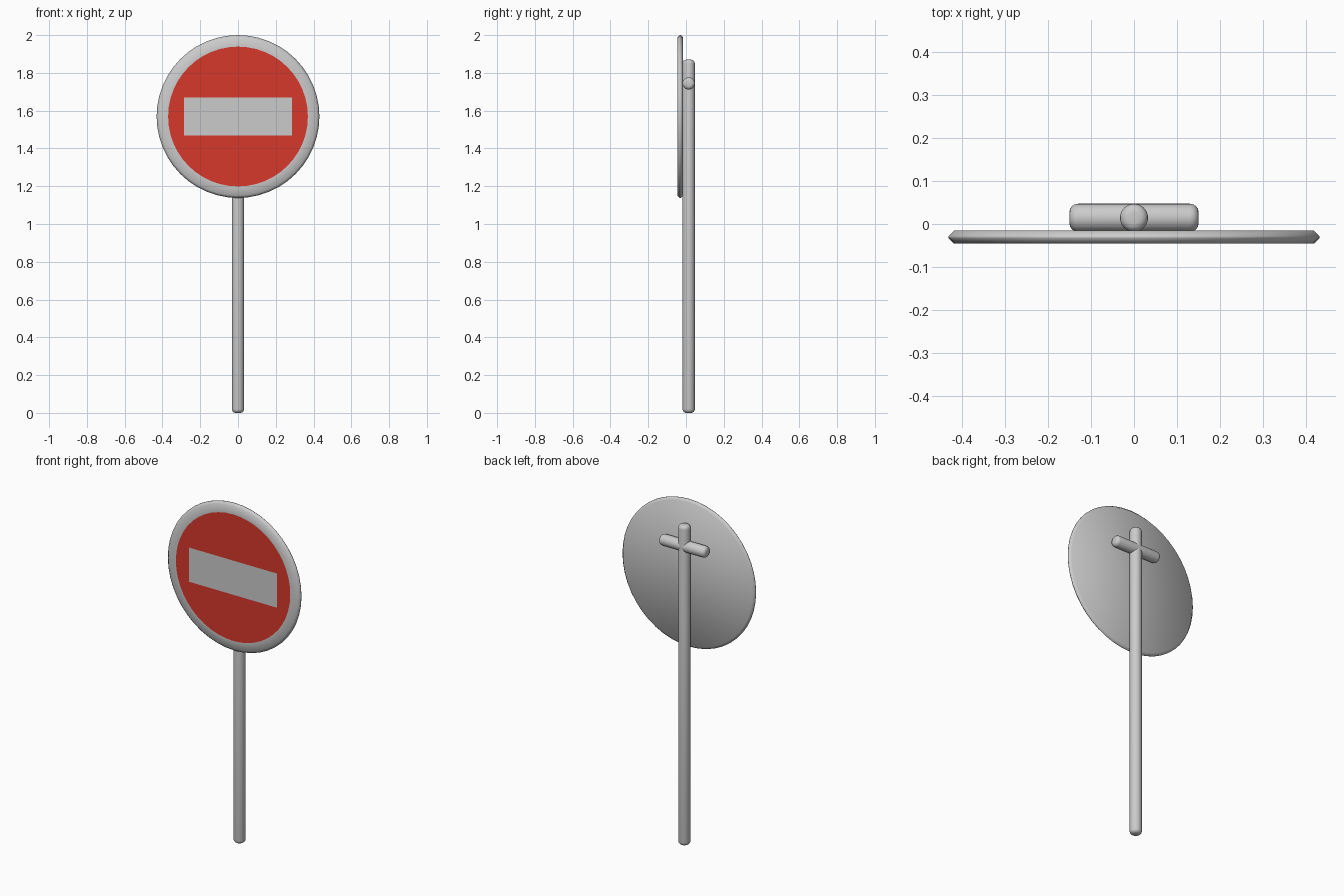
import bpy, bmesh
from math import sin, cos, pi, radians
from mathutils import Matrix, Vector

if "Cube" in bpy.data.objects:
    bpy.data.objects.remove(bpy.data.objects["Cube"])

SEG = 48
CZ = 1.569                     # sign centre height
FRONT, BACK = -0.0455, -0.0155 # sign panel depth
PIPE_Y, PIPE_R = 0.0145, 0.0325


def finish(name, bm, smooth=None, color=None):
    me = bpy.data.meshes.new(name)
    bm.to_mesh(me)
    bm.free()
    ob = bpy.data.objects.new(name, me)
    bpy.context.collection.objects.link(ob)
    if color:
        mat = bpy.data.materials.new(name + "_paint")
        mat.diffuse_color = color
        mat.use_nodes = True
        mat.node_tree.nodes["Principled BSDF"].inputs["Base Color"].default_value = mat.diffuse_color
        me.materials.append(mat)
    if smooth:
        bpy.ops.object.select_all(action='DESELECT')
        ob.select_set(True)
        bpy.context.view_layer.objects.active = ob
        bpy.ops.object.shade_smooth_by_angle(angle=radians(smooth))
    return ob


def lathe(bm, profile, seg, matrix):
    """Revolve (radius, height) points round local z; cap both ends if open."""
    rings = [[bm.verts.new(matrix @ Vector((r * cos(2 * pi * i / seg), r * sin(2 * pi * i / seg), h)))
              for i in range(seg)] for r, h in profile]
    for a, b in zip(rings, rings[1:]):
        for i in range(seg):
            j = (i + 1) % seg
            bm.faces.new((a[i], a[j], b[j], b[i]))
    return rings


def pipe(name, length, matrix, bevel=0.02):
    """Round bar with rounded ends, along local z from 0."""
    arc = [(PIPE_R - bevel + bevel * sin(t * pi / 8), bevel - bevel * cos(t * pi / 8)) for t in range(5)]
    profile = arc + [(r, length - h) for r, h in reversed(arc)]
    bm = bmesh.new()
    rings = lathe(bm, profile, 32, matrix)
    bm.faces.new(rings[0][::-1])
    bm.faces.new(rings[-1])
    return finish(name, bm, 40)


# Post and the short bracket crossing behind the sign
pipe("post", 1.87, Matrix.Translation((0, PIPE_Y, 0)))
pipe("cross_bracket", 0.30,
     Matrix.Translation((-0.15, PIPE_Y, 1.744)) @ Matrix.Rotation(pi / 2, 4, 'Y'))

# Sign panel: back, pointed edge and front rim (local z points to the front)
to_front = Matrix.Translation((0, 0, CZ)) @ Matrix.Rotation(pi / 2, 4, 'X')
mid = -(FRONT + BACK) / 2
bm = bmesh.new()
rings = lathe(bm, [(0.418, -BACK), (0.431, mid - 0.002), (0.431, mid + 0.002),
                   (0.418, -FRONT), (0.37, -FRONT)], SEG, to_front)
bm.faces.new(rings[0][::-1])
finish("sign_panel", bm, 80)

# Red face with a rectangular opening, flush with the rim
W, H = 0.285, 0.10
corners = [(-W, -H), (W, -H), (W, H), (-W, H)]
circle = [(0.37 * cos(2 * pi * i / SEG), 0.37 * sin(2 * pi * i / SEG)) for i in range(SEG)]
bm = bmesh.new()
edges = []
for loop in (circle, corners):
    vs = [bm.verts.new((x, FRONT, CZ + z)) for x, z in loop]
    edges += [bm.edges.new((vs[i], vs[(i + 1) % len(vs)])) for i in range(len(vs))]
bmesh.ops.triangle_fill(bm, edges=edges, use_beauty=True, normal=(0, -1, 0))
bm.normal_update()
for f in bm.faces:
    if f.normal.y > 0:
        f.normal_flip()
finish("red_face", bm, color=(0.68, 0.04, 0.025, 1))

# Pale bar filling the opening
bm = bmesh.new()
bm.faces.new([bm.verts.new((x, FRONT, CZ + z)) for x, z in corners])
finish("centre_bar", bm)
